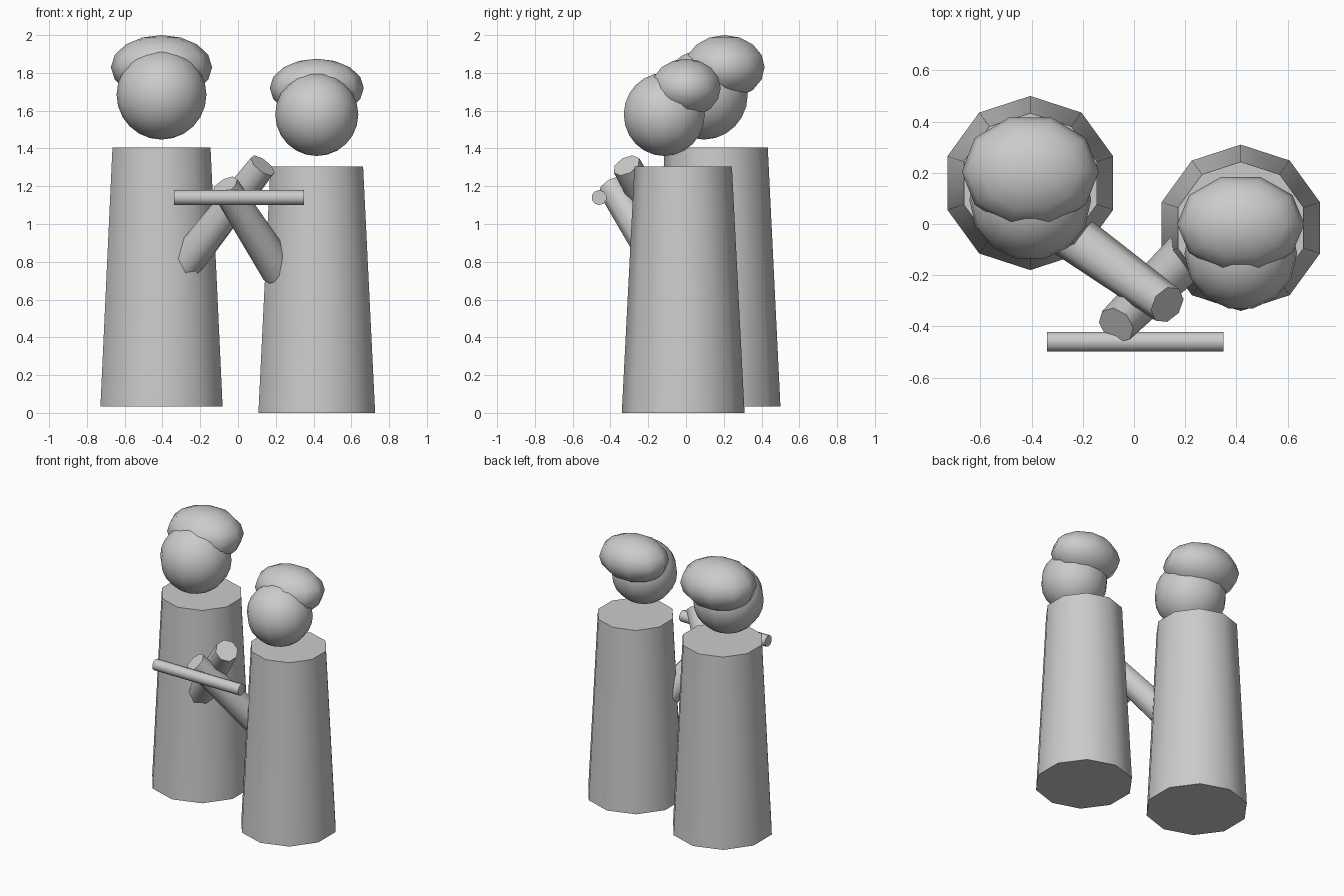
import bpy, bmesh, math
from mathutils import Vector, Matrix

if "Cube" in bpy.data.objects:
    bpy.data.objects.remove(bpy.data.objects["Cube"])


def finish(bm, name, angle):
    mesh = bpy.data.meshes.new(name)
    bm.to_mesh(mesh)
    bm.free()
    ob = bpy.data.objects.new(name, mesh)
    bpy.context.collection.objects.link(ob)
    bpy.ops.object.select_all(action='DESELECT')
    ob.select_set(True)
    bpy.context.view_layer.objects.active = ob
    bpy.ops.object.shade_smooth_by_angle(angle=math.radians(angle))
    return ob


def tube(name, start, end, r1, r2, sides):
    """Tapered capped cylinder between two points."""
    a, b = Vector(start), Vector(end)
    d = b - a
    m = Matrix.Translation((a + b) / 2) @ d.to_track_quat('Z', 'Y').to_matrix().to_4x4()
    if abs(d.x) + abs(d.y) < 1e-6:
        m = Matrix.Translation((a + b) / 2)
    bm = bmesh.new()
    bmesh.ops.create_cone(bm, cap_ends=True, segments=sides, radius1=r1,
                          radius2=r2, depth=d.length, matrix=m)
    return finish(bm, name, 50)


def ball(name, center, radii, segments, rings):
    """Smooth ellipsoid with a vertex facing front."""
    m = (Matrix.Translation(center) @ Matrix.Diagonal((*radii, 1))
         @ Matrix.Rotation(math.pi / 2, 4, 'Z'))
    bm = bmesh.new()
    bmesh.ops.create_uvsphere(bm, u_segments=segments, v_segments=rings,
                              radius=1, matrix=m)
    return finish(bm, name, 80)


def figure(side, x, y, base, top, r1, r2, head, head_r, hair, hair_r, arm):
    # robe, head, hair cap and raised arm
    tube(side + "_robe", (x, y, base), (x, y, top), r1, r2, 10)
    ball(side + "_head", (x, *head), (head_r,) * 3, 14, 12)
    ball(side + "_hair", (x, *hair), hair_r, 10, 8)
    tube(side + "_arm", arm[0], arm[1], 0.097, 0.077, 8)


figure("left", -0.405, 0.16, 0.035, 1.405, 0.34, 0.273,
       (0.095, 1.685), 0.238, (0.205, 1.83), (0.268, 0.222, 0.17),
       ((-0.28, -0.02, 0.79), (0.13, -0.315, 1.31)))
figure("right", 0.417, -0.015, 0.0, 1.305, 0.325, 0.258,
       (-0.115, 1.58), 0.22, (0.0, 1.72), (0.249, 0.193, 0.155),
       ((0.22, -0.11, 0.75), (-0.07, -0.395, 1.2)))

# rod held across the front
tube("flute", (-0.34, -0.46, 1.14), (0.35, -0.46, 1.14), 0.04, 0.04, 10)
